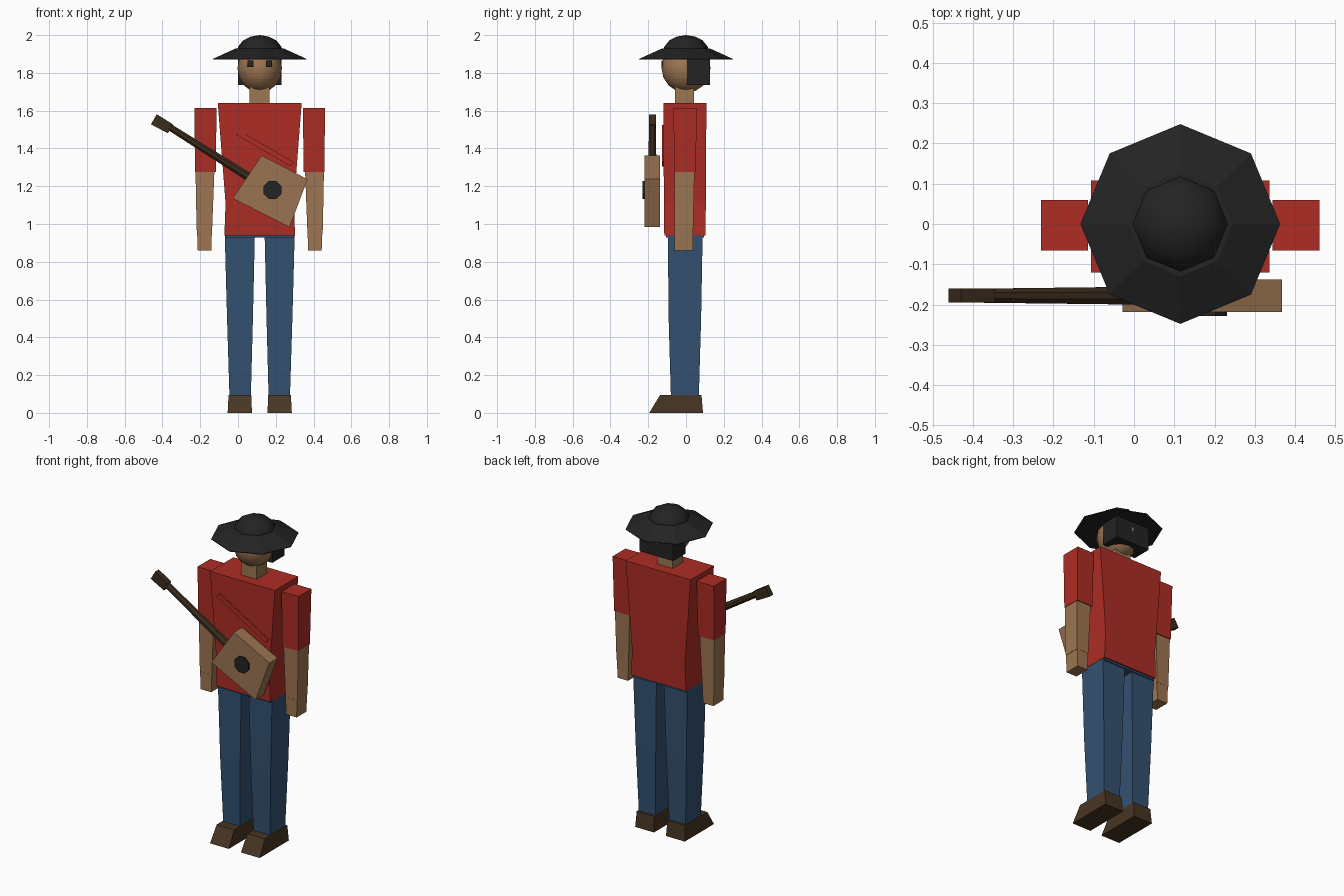
import bpy, bmesh, math
from mathutils import Vector

if "Cube" in bpy.data.objects:
    bpy.data.objects.remove(bpy.data.objects["Cube"])

CX = 0.115  # the figure stands off-centre because the guitar neck sticks out


def material(name, rgb):
    m = bpy.data.materials.new(name)
    m.diffuse_color = (*rgb, 1)
    m.use_nodes = True
    m.node_tree.nodes["Principled BSDF"].inputs["Base Color"].default_value = m.diffuse_color
    return m


RED = material("shirt red", (0.42, 0.026, 0.018))
BLUE = material("denim blue", (0.033, 0.082, 0.165))
SKIN = material("tan skin", (0.34, 0.18, 0.083))
WOOD = material("guitar wood", (0.33, 0.175, 0.083))
BROWN = material("leather brown", (0.063, 0.036, 0.017))
DARK_WOOD = material("dark wood", (0.045, 0.026, 0.012))
BLACK = material("soft black", (0.017, 0.017, 0.017))


def finish(name, bm, mat):
    bmesh.ops.recalc_face_normals(bm, faces=bm.faces)
    me = bpy.data.meshes.new(name)
    bm.to_mesh(me)
    bm.free()
    me.materials.append(mat)
    ob = bpy.data.objects.new(name, me)
    bpy.context.collection.objects.link(ob)
    return ob


def loft(name, mat, rings):
    """Skin a list of equal-length point rings and cap both ends."""
    bm = bmesh.new()
    loops = [[bm.verts.new(p) for p in r] for r in rings]
    n = len(loops[0])
    for a, b in zip(loops, loops[1:]):
        for i in range(n):
            j = (i + 1) % n
            bm.faces.new((a[i], a[j], b[j], b[i]))
    bm.faces.new(loops[0])
    bm.faces.new(loops[-1])
    return finish(name, bm, mat)


def block(name, mat, sections, side=1):
    """Stacked box sections (z, x0, x1, y0, y1), x measured from the body centre."""
    rings = []
    for z, x0, x1, y0, y1 in sections:
        rings.append([(CX + side * x, y, z) for x, y in
                      ((x0, y0), (x1, y0), (x1, y1), (x0, y1))])
    return loft(name, mat, rings)


def plate(name, mat, outline, y0, y1):
    """Front-view outline (x, z) given thickness along y."""
    return loft(name, mat, [[(x, y, z) for x, z in outline] for y in (y0, y1)])


def lathe(name, mat, profile, n=8):
    return loft(name, mat, [[(CX + r * math.cos(math.tau * i / n),
                              r * math.sin(math.tau * i / n), z)
                             for i in range(n)] for r, z in profile])


def smooth(ob):
    for p in ob.data.polygons:
        p.use_smooth = True


# Shirt and hips
block("shirt", RED, [(0.94, -0.187, 0.187, -0.115, 0.103),
                     (1.11, -0.181, 0.181, -0.117, 0.105),
                     (1.64, -0.222, 0.222, -0.12, 0.108)])
block("hips", BLUE, [(0.928, -0.183, 0.183, -0.105, 0.095),
                     (1.0, -0.175, 0.175, -0.105, 0.095)])

# Limbs, built on both sides
for side, tag in ((-1, "right"), (1, "left")):
    block(tag + "_leg", BLUE, [(0.085, 0.047, 0.160, -0.080, 0.068),
                               (0.50, 0.036, 0.173, -0.092, 0.080),
                               (0.94, 0.026, 0.185, -0.096, 0.088)], side)
    block(tag + "_shoe", BROWN, [(0.0, 0.041, 0.170, -0.195, 0.090),
                                 (0.095, 0.045, 0.165, -0.137, 0.082)], side)
    block(tag + "_sleeve", RED, [(1.275, 0.232, 0.342, -0.063, 0.050),
                                 (1.615, 0.229, 0.346, -0.066, 0.059)], side)
    block(tag + "_forearm", SKIN, [(0.968, 0.252, 0.334, -0.060, 0.038),
                                   (1.28, 0.240, 0.340, -0.062, 0.045)], side)
    block(tag + "_hand", SKIN, [(0.86, 0.256, 0.328, -0.060, 0.036),
                                (0.968, 0.253, 0.332, -0.061, 0.037)], side)
    block(tag + "_eye", BLACK, [(1.83, 0.032, 0.064, -0.131, -0.122),
                                (1.866, 0.032, 0.064, -0.131, -0.122)], side)

# Neck, head and hair
block("neck", SKIN, [(1.62, -0.053, 0.053, -0.058, 0.043),
                     (1.76, -0.053, 0.053, -0.058, 0.043)])
bm = bmesh.new()
bmesh.ops.create_uvsphere(bm, u_segments=12, v_segments=8, radius=1)
for v in bm.verts:
    v.co = Vector((CX + v.co.x * 0.118, v.co.y * 0.13, 1.825 + v.co.z * 0.13))
smooth(finish("head", bm, SKIN))
block("hair", BLACK, [(1.735, -0.116, 0.116, 0.005, 0.127),
                      (1.89, -0.116, 0.116, 0.005, 0.127)])

# Hat: eight-sided brim and domed crown
lathe("hat_brim", BLACK, [(0.248, 1.870), (0.248, 1.874), (0.13, 1.928)])
smooth(lathe("hat_crown", BLACK, [(0.125, 1.90), (0.115, 1.938),
                                  (0.088, 1.972), (0.048, 1.992), (0.002, 2.0)]))

# Strap across the chest
plate("strap", RED, [(-0.04, 1.523), (0.295, 1.327), (0.278, 1.305), (-0.06, 1.502)],
      -0.127, -0.11)

# Guitar
plate("guitar_body", WOOD, [(0.125, 1.363), (0.368, 1.237), (0.273, 0.983), (-0.028, 1.136)],
      -0.219, -0.138)
plate("sound_hole", BLACK, [(0.183 + 0.052 * math.cos(math.tau * (i + 0.5) / 8),
                             1.18 + 0.052 * math.sin(math.tau * (i + 0.5) / 8))
                            for i in range(8)], -0.229, -0.215)
plate("guitar_head", DARK_WOOD, [(-0.43, 1.581), (-0.345, 1.528), (-0.371, 1.48), (-0.461, 1.528)],
      -0.195, -0.16)
start, end = Vector((-0.37, -0.178, 1.518)), Vector((0.09, -0.178, 1.228))
axis = (end - start).normalized()
across, depth = axis.cross(Vector((0, 1, 0))), Vector((0, 1, 0))
loft("guitar_neck", DARK_WOOD,
     [[p + r * (math.cos(math.tau * (i + 0.5) / 8) * across
                + math.sin(math.tau * (i + 0.5) / 8) * depth) for i in range(8)]
      for p, r in ((start, 0.019), (end, 0.025))])
